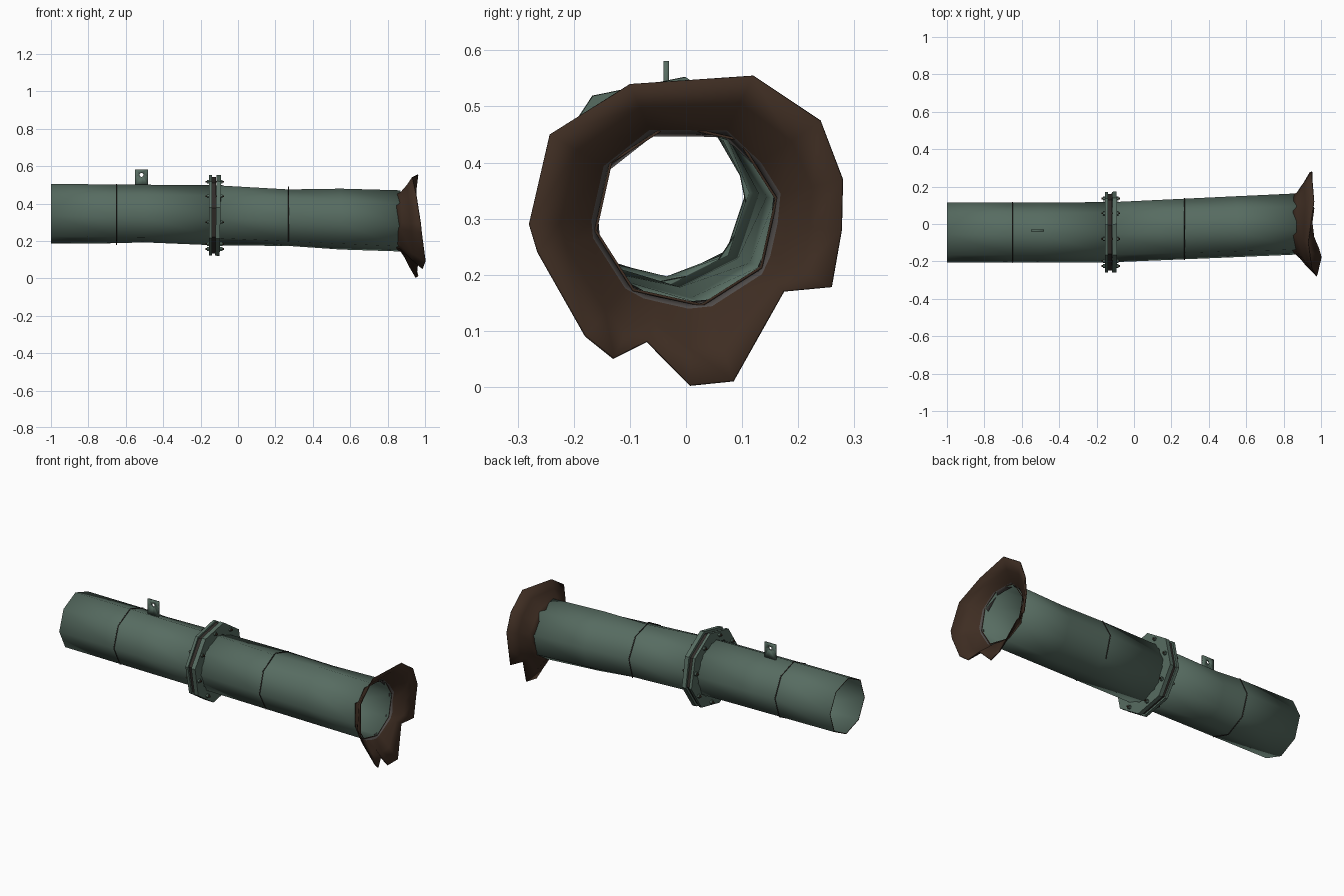
import bpy, bmesh, math, random
from math import sin, cos, pi, radians
from mathutils import Vector

if "Cube" in bpy.data.objects:
    bpy.data.objects.remove(bpy.data.objects["Cube"])
random.seed(4)

def mat(name, c):
    m = bpy.data.materials.new(name)
    m.diffuse_color = (*c, 1)
    m.use_nodes = True
    m.node_tree.nodes["Principled BSDF"].inputs["Base Color"].default_value = m.diffuse_color
    return m

green = mat("faded green paint", (0.095, 0.15, 0.12))
rust = mat("dark rust", (0.048, 0.026, 0.016))
bare = mat("bare steel", (0.085, 0.076, 0.072))
dark = mat("dark seam", (0.03, 0.025, 0.022))

# Axis of the bent pipe: x, centre y, centre z, radius, rotation in degrees
AXIS = [(-1.0, -.045, .345, .160, 4), (-.12, -.044, .337, .161, 4), (.87, 0, .307, .166, 10)]

def axis(x):
    a, b = (AXIS[0], AXIS[1]) if x < -.12 else (AXIS[1], AXIS[2])
    t = (x - a[0]) / (b[0] - a[0])
    return [p + (q - p) * t for p, q in zip(a, b)][1:]

def ring(x, grow=0.0, phase=None, dents=(), n=8, tilt=0.0):
    y, z, r, ph = axis(x)
    ph = ph if phase is None else phase
    out = []
    for i in range(n):
        a = radians(ph) + 2 * pi * i / n
        rr = r + grow - dict(dents).get(i, 0)
        out.append((x + tilt * sin(a), y + rr * cos(a), z + rr * sin(a)))
    return out

def loft(name, rings, mats, closed=False, thick=0, rim=0, inner=0, slot=lambda s: 0, angle=60):
    me = bpy.data.meshes.new(name)
    n, k = len(rings[0]), len(rings)
    faces, ids = [], []
    for s in range(k if closed else k - 1):
        t = (s + 1) % k
        for i in range(n):
            j = (i + 1) % n
            faces.append((s * n + i, s * n + j, t * n + j, t * n + i))
            ids.append(slot(s))
    me.from_pydata([p for r in rings for p in r], [], faces)
    for m in mats:
        me.materials.append(m)
    for p, i in zip(me.polygons, ids):
        p.material_index = i
    ob = bpy.data.objects.new(name, me)
    bpy.context.collection.objects.link(ob)
    if thick:
        mod = ob.modifiers.new("wall", 'SOLIDIFY')
        mod.thickness = thick
        mod.offset = -1
        mod.material_offset_rim = rim
        mod.material_offset = inner
    if angle:
        bpy.ops.object.select_all(action='DESELECT')
        ob.select_set(True)
        bpy.context.view_layer.objects.active = ob
        bpy.ops.object.shade_smooth_by_angle(angle=radians(angle))
    return ob

# Two pipe sections with shallow dents
loft("left_pipe", [ring(-1), ring(-.65, dents=((6, .006),)),
                   ring(-.5, dents=((1, .008), (6, .012))), ring(-.12)],
     [green, rust], thick=.005, rim=1)
loft("right_pipe", [ring(-.12), ring(.27, dents=((2, .012), (6, .01), (7, .005))),
                    ring(.55, dents=((1, .006),)), ring(.87)],
     [green, rust], thick=.005, rim=1)

# Flange plates and gasket
def washer(name, x0, x1, inn, out, m, tilt=0):
    loft(name, [ring(x0, inn, 79, tilt=tilt), ring(x0, out, 79, tilt=tilt),
                ring(x1, out, 79, tilt=tilt), ring(x1, inn, 79, tilt=tilt)],
         [m], closed=True, angle=30)

washer("left_flange", -.155, -.139, -.004, .058, green)
washer("gasket", -.139, -.118, -.004, .047, dark)
washer("right_flange", -.118, -.094, -.004, .059, green, .004)

# Flange bolts with hexagonal heads and nuts
def rod(name, x0, x1, y, z, r, m):
    bpy.ops.mesh.primitive_cylinder_add(vertices=6, radius=r, depth=x1 - x0,
                                        location=((x0 + x1) / 2, y, z), rotation=(0, pi / 2, 0))
    bpy.context.object.name = name
    bpy.context.object.data.materials.append(m)

for i in range(8):
    a = radians(79 + 22.5 + 45 * i)
    y, z = -.044 + .184 * cos(a), .337 + .184 * sin(a)
    rod("bolt_shank", -.174, -.076, y, z, .005, rust)
    rod("bolt_head", -.166, -.154, y, z, .011, green)
    rod("bolt_nut", -.096, -.084, y, z, .011, green)

# Thin weld seams around each section
def seam(name, pts, cyclic):
    cu = bpy.data.curves.new(name, 'CURVE')
    cu.dimensions = '3D'
    cu.bevel_depth = .003
    cu.bevel_resolution = 0
    sp = cu.splines.new('POLY')
    sp.points.add(len(pts) - 1)
    for p, c in zip(sp.points, pts):
        p.co = (*c, 1)
    sp.use_cyclic_u = cyclic
    cu.materials.append(dark)
    bpy.context.collection.objects.link(bpy.data.objects.new(name, cu))

seam("left_seam", ring(-.65, .001), True)
r2 = ring(.27, .001)
seam("right_seam", r2[7:] + r2[:6], False)

# Lifting lug with a round hole
sq = [(1, 0), (1, 1), (0, 1), (-1, 1), (-1, 0), (-1, -1), (0, -1), (1, -1)]
cx, cz = -.516, .541
lug_out = [(cx + .036 * a, -.04, cz + (.04 if b > 0 else .046) * b) for a, b in sq]
lug_in = [(cx + .011 * cos(i * pi / 4), -.04, cz + .012 + .011 * sin(i * pi / 4)) for i in range(8)]
loft("lifting_lug", [lug_out, lug_in], [green], thick=.01, angle=30)

# Torn, flared mouth: outer edge points (x, y, z), anticlockwise seen from +x
EDGE = [(.96, .12, .555), (.93, -.10, .54), (.95, -.243, .45), (.975, -.28, .29),
        (.98, -.265, .24), (1.0, -.18, .09), (.985, -.13, .05), (.96, -.07, .08),
        (.95, .007, .002), (.96, .085, .01), (.92, .175, .17), (.94, .26, .178),
        (.94, .278, .28), (.95, .28, .37), (.95, .24, .475)]
base, chip, mid = [], [], []
for x, y, z in EDGE:
    a = math.atan2(z - .307, y)
    r = .167 * cos(pi / 8) / cos((a - radians(10)) % (pi / 4) - pi / 8)
    R = math.hypot(y, z - .307)
    def at(px, pr):
        return (px, pr * cos(a), .307 + pr * sin(a))
    base.append(at(.853 + random.uniform(-.008, .008), r))
    chip.append(at(.872 + random.uniform(-.004, .008), r + .012))
    mid.append(at(.885 + (x - .885) * .42, r + (R - r) * .56))
loft("torn_mouth", [base, chip, mid, EDGE], [rust, bare, rust, rust], thick=.005,
     inner=1, slot=lambda s: 0 if s == 0 else 2, angle=50)
